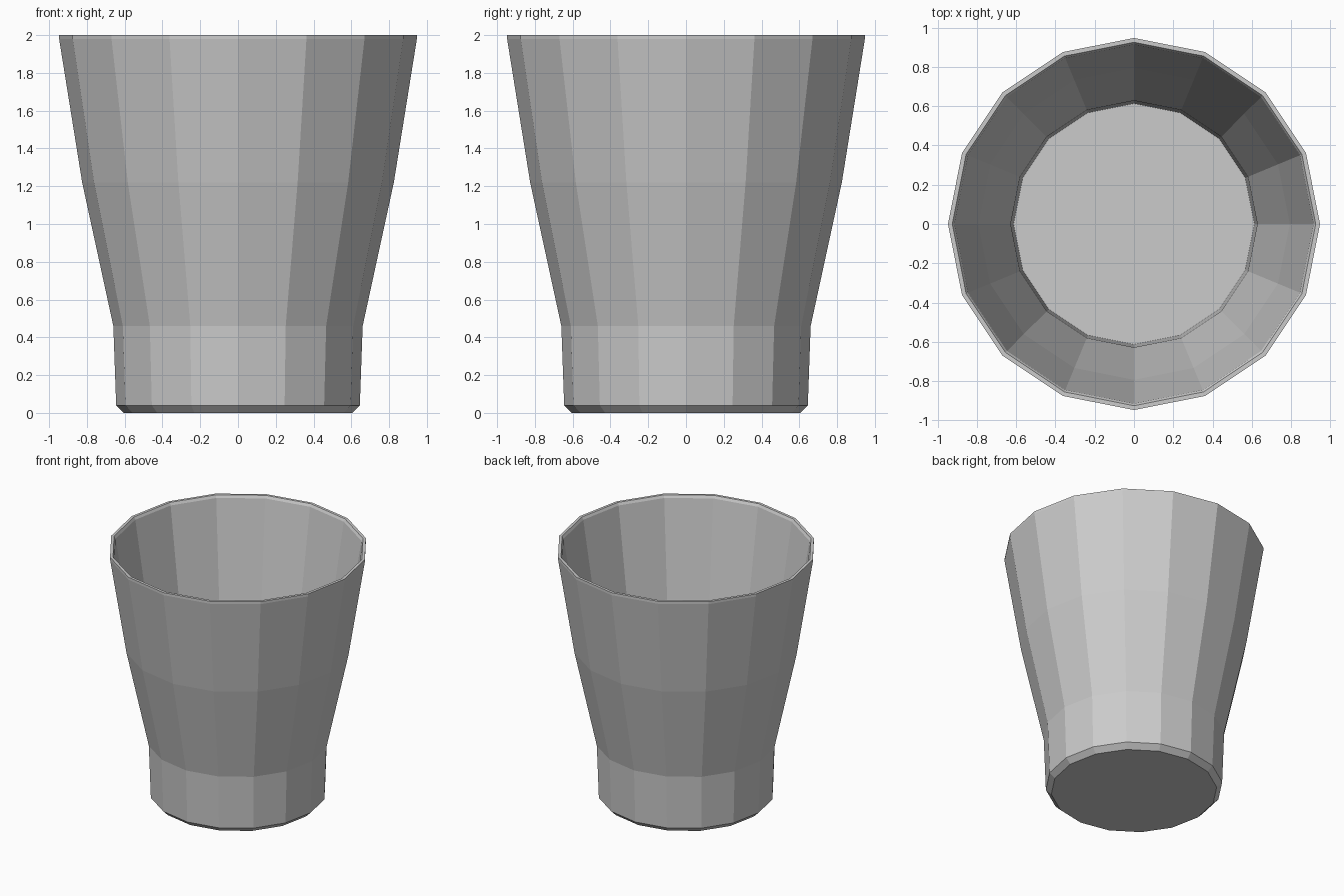
import bpy, bmesh, math

if "Cube" in bpy.data.objects:
    bpy.data.objects.remove(bpy.data.objects["Cube"])

SIDES = 16

# Profile (radius, height): outside from base to rim, then down the inside
profile = [(0.605, 0.0), (0.645, 0.04), (0.66, 0.46), (0.825, 1.22),
           (0.947, 1.98), (0.947, 2.0), (0.925, 2.0), (0.914, 1.98),
           (0.793, 1.22), (0.628, 0.46), (0.613, 0.05)]

bm = bmesh.new()
rings = []
for r, z in profile:
    rings.append([bm.verts.new((r * math.cos(2 * math.pi * i / SIDES),
                                r * math.sin(2 * math.pi * i / SIDES), z))
                  for i in range(SIDES)])

# Walls and rim
for a, b in zip(rings, rings[1:]):
    for i in range(SIDES):
        j = (i + 1) % SIDES
        bm.faces.new((a[i], a[j], b[j], b[i]))

# Underside and inner floor
bm.faces.new(rings[0][::-1])
bm.faces.new(rings[-1])
bmesh.ops.recalc_face_normals(bm, faces=bm.faces[:])

mesh = bpy.data.meshes.new("cup")
bm.to_mesh(mesh)
bm.free()
cup = bpy.data.objects.new("cup", mesh)
bpy.context.collection.objects.link(cup)
